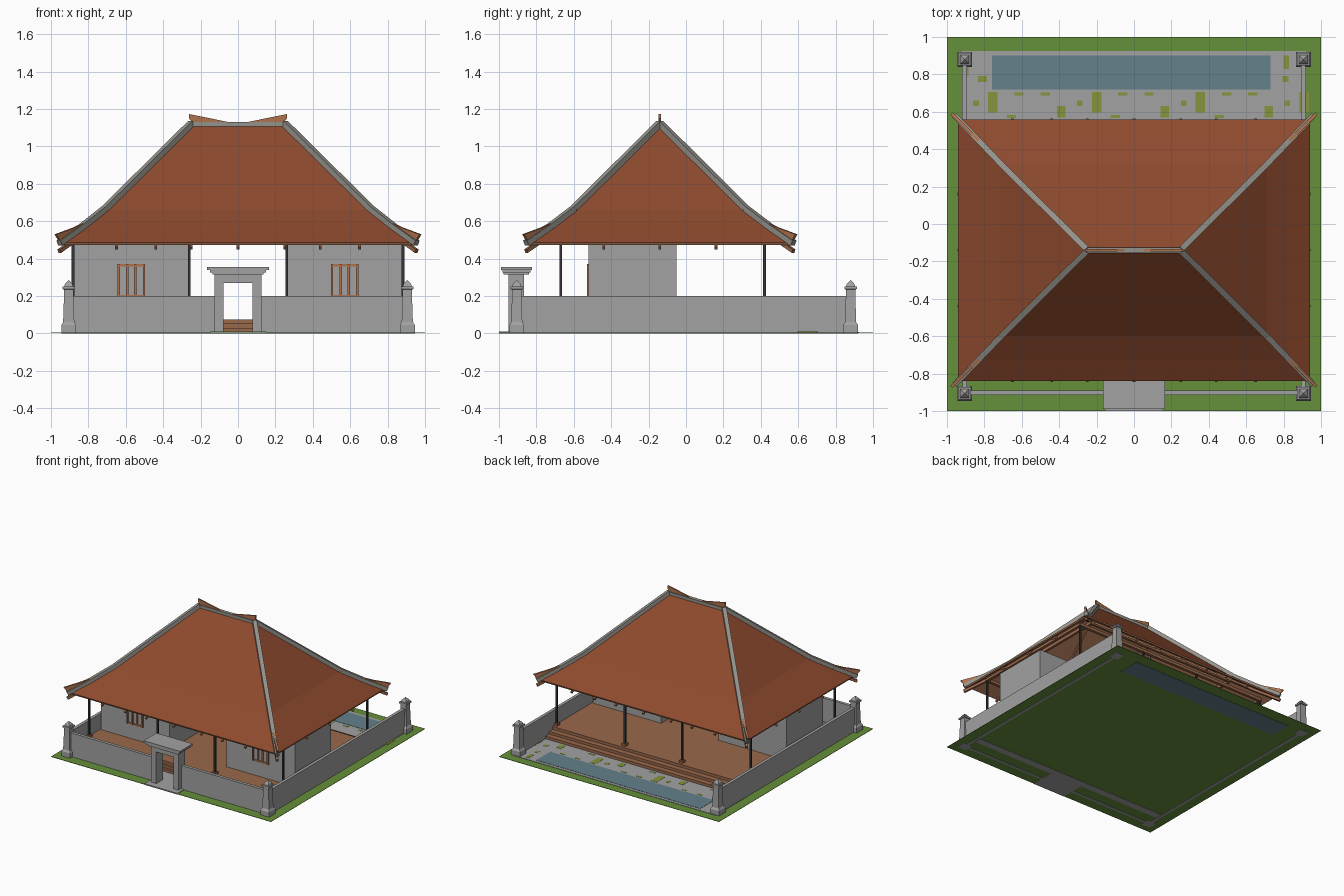
import bpy, bmesh
from mathutils import Vector

cube = bpy.data.objects.get("Cube")
if cube:
    bpy.data.objects.remove(cube, do_unlink=True)


def material(name, r, g, b):
    m = bpy.data.materials.new(name)
    m.use_nodes = True
    m.diffuse_color = (r, g, b, 1)
    m.node_tree.nodes["Principled BSDF"].inputs["Base Color"].default_value = (r, g, b, 1)
    return m


STONE = material("grey_stone", .36, .36, .36)
TRIM = material("ridge_grey", .30, .29, .26)
GRASS = material("lawn_green", .13, .28, .042)
MOSS = material("patch_green", .23, .30, .045)
WATER = material("pool_blue", .125, .22, .26)
TILE = material("roof_terracotta", .27, .068, .027)
WOOD = material("floor_wood", .32, .14, .07)
FRAME = material("frame_wood", .43, .17, .075)
DARK = material("column_dark", .035, .035, .035)


def build(name, bm, *mats):
    me = bpy.data.meshes.new(name)
    bm.to_mesh(me)
    bm.free()
    ob = bpy.data.objects.new(name, me)
    for m in mats:
        me.materials.append(m)
    bpy.context.collection.objects.link(ob)
    return ob


def box(name, x, y, z, mat):
    """Box from (low, high) ranges."""
    bm = bmesh.new()
    bmesh.ops.create_cube(bm, size=1)
    for v in bm.verts:
        v.co = [r[0] if c < 0 else r[1] for c, r in zip(v.co, (x, y, z))]
    return build(name, bm, mat)


def beam(name, p, q, w, h, mat):
    """Box laid along the line from p to q, upright in section."""
    p, q = Vector(p), Vector(q)
    bm = bmesh.new()
    bmesh.ops.create_cube(bm, size=1)
    bmesh.ops.scale(bm, vec=(w, h, (q - p).length), verts=bm.verts)
    ob = build(name, bm, mat)
    ob.location = (p + q) / 2
    ob.rotation_euler = (q - p).to_track_quat('Z', 'Y').to_euler()
    return ob


def loft(name, rings, centre, *mats, closed=True):
    """Stack of rectangles given as (half_x, half_y, z)."""
    bm = bmesh.new()
    rows = [[bm.verts.new((centre[0] + sx * hx, centre[1] + sy * hy, z))
             for sx, sy in ((1, -1), (1, 1), (-1, 1), (-1, -1))] for hx, hy, z in rings]
    for a, b in zip(rows, rows[1:]):
        for i in range(4):
            j = (i + 1) % 4
            bm.faces.new((a[i], a[j], b[j], b[i]))
    if closed:
        bm.faces.new(rows[0][::-1])
        bm.faces.new(rows[-1])
    return build(name, bm, *mats)


def plate(name, points, thickness, mat):
    bm = bmesh.new()
    bm.faces.new([bm.verts.new(p) for p in points])
    ob = build(name, bm, mat)
    s = ob.modifiers.new("thickness", 'SOLIDIFY')
    s.thickness, s.offset = thickness, 0
    return ob


SIDES = (-1, 1)
CORNERS = [(sx, sy) for sx in SIDES for sy in SIDES]

# Grounds, pool and back court
box("lawn", (-1, 1), (-1, 1), (.002, .005), GRASS)
box("back_paving", (-.92, .92), (.5, .925), (.004, .008), STONE)
box("pool", (-.76, .73), (.72, .90), (0, .010), WATER)
box("front_paving", (-.89, .89), (-.80, -.74), (0, .01), STONE)
box("gate_path", (-.15, .15), (-1, -.79), (0, .01), STONE)
pattern = ((0, .65, .05, .11), (-.19, .6, .045, .06), (-.09, .645, .03, .03),
           (.14, .695, .05, .015), (.28, .695, .05, .015), (.1, .575, .05, .015))
patches = [(-.2 + n * .555 + x, y, w, h) for n in (-1, 0, 1, 2) for x, y, w, h in pattern]
patches += [(-.81, .775, .05, .03), (.81, .775, .03, .03), (.815, .865, .03, .07), (-.9, .82, .03, .05)]
for x, y, w, h in patches:
    if abs(x) < .92:
        box("grass_patch", (x - w / 2, x + w / 2), (y - h / 2, y + h / 2), (.006, .0095), MOSS)

# Boundary walls and corner posts
for s in SIDES:
    box("front_wall", sorted((s * .12, s * .9)), (-.915, -.89), (0, .2), STONE)
    box("side_wall", sorted((s * .893, s * .918)), (-.9, .87), (0, .2), STONE)
    for y in (-.905, .88):
        loft("corner_post", [(w, w, z) for w, z in (
            (.04, 0), (.04, .045), (.03, .06), (.025, .21), (.025, .235), (.033, .237),
            (.033, .25), (.024, .252), (.02, .265), (.001, .285))], (s * .905, y), STONE)

# Gate
for s in SIDES:
    box("gate_pillar", sorted((s * .078, s * .125)), (-.95, -.865), (0, .27), STONE)
box("gate_lintel", (-.125, .125), (-.95, -.865), (.27, .32), STONE)
for w, z0, z1 in ((.135, .315, .325), (.15, .325, .34), (.165, .34, .355)):
    box("gate_cornice", (-w, w), (-.907 - w / 2, -.907 + w / 2), (z0, z1), STONE)

# Terrace with steps front and back
for y0, y1, z in ((-.74, .55, .03), (-.72, .505, .052), (-.70, .46, .075)):
    box("terrace_step", (-.89, .89), (y0, y1), (.006, z), WOOD)

# Two rooms with shuttered windows
for s in SIDES:
    box("room", sorted((s * .26, s * .88)), (-.52, -.05), (.075, .475), STONE)
    for x in (.503, .55, .592, .638):
        box("window_upright", (s * x - .006, s * x + .006), (-.53, -.515), (.195, .37), FRAME)
    for z in (.2, .364):
        box("window_rail", sorted((s * .5, s * .644)), (-.528, -.515), (z - .006, z + .006), FRAME)

# Columns and the beams they carry
for y in (-.67, .42):
    for x in (-.882, -.26, .26, .882):
        box("column", (x - .007, x + .007), (y - .007, y + .007), (.075, .475), DARK)
        box("column_base", (x - .018, x + .018), (y - .018, y + .018), (.075, .092), WOOD)
    box("column_beam", (-.89, .89), (y - .012, y + .012), (.472, .495), WOOD)
for s in SIDES:
    box("side_beam", sorted((s * .87, s * .894)), (-.67, .42), (.472, .495), WOOD)

# Roof shell, tiled above and timbered below
CY = -.14
RINGS = [(.94, .70, .485), (.83, .585, .565), (.71, .46, .66), (.25, .002, 1.115)]
roof = loft("roof", RINGS, (0, CY), TILE, WOOD, closed=False)
shell = roof.modifiers.new("thickness", 'SOLIDIFY')
shell.thickness, shell.offset = .014, -1
shell.material_offset = shell.material_offset_rim = 1

# Hip ridges, hip rafters and upswept hip ends
for sx, sy in CORNERS:
    path = [Vector((sx * hx, CY + sy * hy, z)) for hx, hy, z in RINGS]
    path[0] += Vector((sx * .015, sy * .015, -.01))
    for p, q in zip(path, path[1:]):
        up, down = Vector((0, 0, .008)), Vector((0, 0, -.035))
        beam("hip_ridge", p + up, q + up, .032, .03, TRIM)
        beam("hip_rafter", p + down, q + down, .02, .02, WOOD)
    ends = ((.80, .605), (.88, .565), (.975, .53), (.942, .47), (.90, .50))
    plate("hip_end", [(sx * r, CY + sy * (r - .245), z) for r, z in ends], .016, FRAME)

# Rafters and purlins under the roof
for sy in SIDES:
    for x in (-.65, -.44, -.25, 0, .25, .44, .65):
        low = [(x, CY + sy * hy, z - .03) for _, hy, z in RINGS]
        for p, q in zip(low[:3], low[1:3] + (low[3:] if abs(x) < .3 else [])):
            beam("rafter", p, q, .015, .015, WOOD)
    y = CY + sy * .45
    box("purlin", (-.68, .68), (y - .01, y + .01), (.61, .635), WOOD)
for sx in SIDES:
    for y in (-.3, 0, .3):
        low = [(sx * hx, CY + y, z - .03) for hx, _, z in RINGS[:3]]
        for p, q in zip(low, low[1:]):
            beam("side_rafter", p, q, .015, .015, WOOD)
    box("side_purlin", sorted((sx * .69, sx * .67)), (CY - .45, CY + .45), (.61, .635), WOOD)

# Top ridge with raised ends
box("top_ridge", (-.255, .255), (CY - .014, CY + .014), (1.105, 1.13), TRIM)
for s in SIDES:
    fin = ((.02, 1.122), (.24, 1.122), (.262, 1.15), (.262, 1.173), (.05, 1.13))
    plate("ridge_end", [(s * x, CY, z) for x, z in fin], .012, FRAME)
